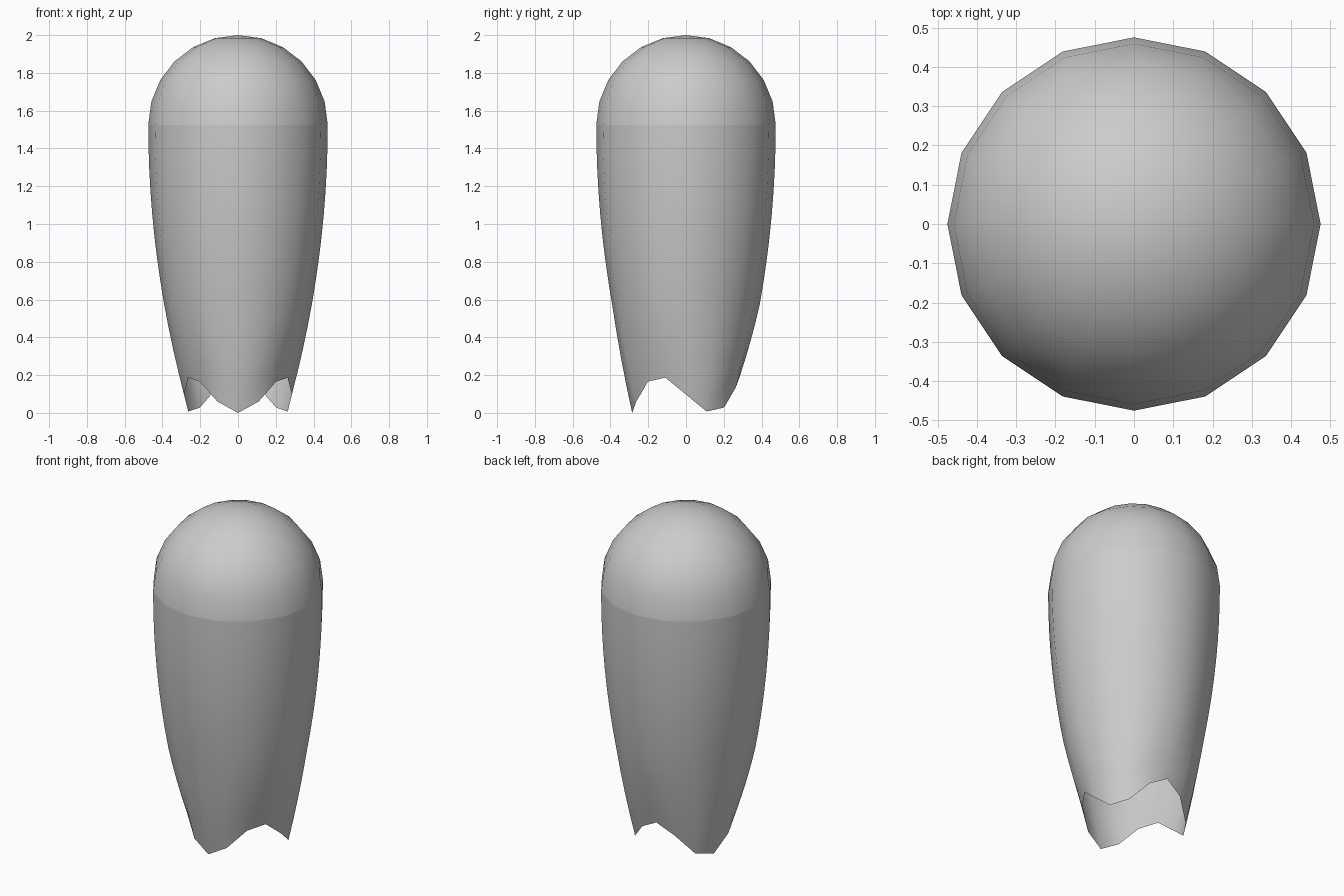
import bpy, bmesh
from math import sin, cos, pi

if "Cube" in bpy.data.objects:
    bpy.data.objects.remove(bpy.data.objects["Cube"])

SIDES, R, SHOULDER = 16, 0.475, 1.525


def lathe(name, rings, point, cap=None):
    """Skin a stack of rings; point(i, angle) gives each vertex, angle 0 faces front."""
    bm = bmesh.new()
    loops = [[bm.verts.new(point(i, 2 * pi * s / SIDES)) for s in range(SIDES)]
             for i in range(rings)]
    for a, b in zip(loops, loops[1:]):
        for s in range(SIDES):
            n = (s + 1) % SIDES
            bm.faces.new((a[s], a[n], b[n], b[s]))
    if cap is not None:
        tip = bm.verts.new(cap)
        for s in range(SIDES):
            bm.faces.new((loops[-1][s], loops[-1][(s + 1) % SIDES], tip))
    for f in bm.faces:
        f.smooth = True
    mesh = bpy.data.meshes.new(name)
    bm.to_mesh(mesh)
    bm.free()
    obj = bpy.data.objects.new(name, mesh)
    bpy.context.collection.objects.link(obj)
    return obj


# Hemispherical dome, 15 degrees per ring
def dome_point(i, a):
    e = i * pi / 12
    r = R * cos(e)
    return (r * sin(a), -r * cos(a), SHOULDER + R * sin(e))


lathe("dome", 6, dome_point, cap=(0, 0, SHOULDER + R))

# Tapering body with a three-lobed wavy hem that fades out upward
ROWS, HEM = 12, 0.097


def body_point(i, a):
    t = i / ROWS
    r = R * (1 - 0.4 * (1 - t) ** 2)
    fade = max(0.0, 1 - t / 0.34)
    z = HEM + (SHOULDER - HEM) * t - HEM * cos(3 * a) * fade
    return (r * sin(a), -r * cos(a), z)


lathe("body", ROWS + 1, body_point)
